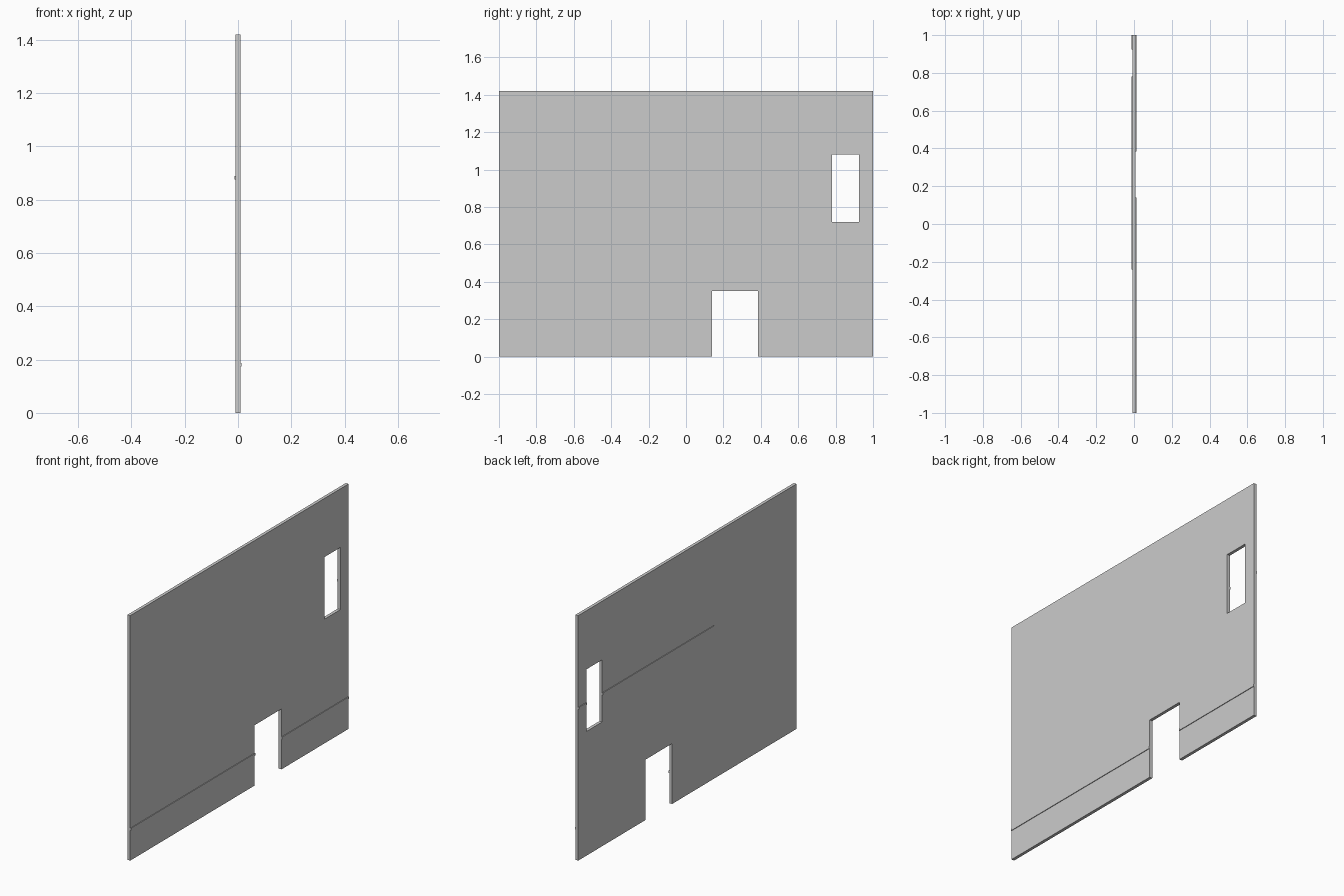
import bpy
import bmesh

cube = bpy.data.objects.get("Cube")
if cube:
    bpy.data.objects.remove(cube, do_unlink=True)

grey = bpy.data.materials.new("plain_grey")
grey.use_nodes = True
colour = (0.6, 0.6, 0.6, 1)
grey.diffuse_color = colour
grey.node_tree.nodes["Principled BSDF"].inputs["Base Color"].default_value = colour

HALF = 0.009    # half the wall thickness
LIP = 0.004     # how far the strips stand out
HEIGHT = 1.42
DOOR = (0.14, 0.385, 0, 0.35)        # y from, y to, z from, z to
WINDOW = (0.78, 0.925, 0.72, 1.08)


def add_object(name, bm):
    bmesh.ops.recalc_face_normals(bm, faces=bm.faces)
    mesh = bpy.data.meshes.new(name)
    bm.to_mesh(mesh)
    bm.free()
    mesh.materials.append(grey)
    obj = bpy.data.objects.new(name, mesh)
    bpy.context.collection.objects.link(obj)


def inside(y, z, opening):
    y0, y1, z0, z1 = opening
    return y0 < y < y1 and z0 < z < z1


def strip(name, side, y0, y1, z0, z1):
    bm = bmesh.new()
    bmesh.ops.create_cube(bm, size=1)
    for v in bm.verts:
        v.co.x = side * (HALF + (LIP if v.co.x > 0 else -LIP))
        v.co.y = y1 if v.co.y > 0 else y0
        v.co.z = z1 if v.co.z > 0 else z0
    add_object(name, bm)


# Wall: cells around the door and window, extruded to thickness
ys = [-1, DOOR[0], DOOR[1], WINDOW[0], WINDOW[1], 1]
zs = [0, DOOR[3], WINDOW[2], WINDOW[3], HEIGHT]
bm = bmesh.new()
for y0, y1 in zip(ys, ys[1:]):
    for z0, z1 in zip(zs, zs[1:]):
        y, z = (y0 + y1) / 2, (z0 + z1) / 2
        if not (inside(y, z, DOOR) or inside(y, z, WINDOW)):
            corners = [(y0, z0), (y1, z0), (y1, z1), (y0, z1)]
            bm.faces.new([bm.verts.new((-HALF, a, b)) for a, b in corners])
bmesh.ops.remove_doubles(bm, verts=bm.verts, dist=0.0001)
solid = bmesh.ops.extrude_face_region(bm, geom=bm.faces[:], use_keep_orig=True)
moved = [v for v in solid["geom"] if isinstance(v, bmesh.types.BMVert)]
bmesh.ops.translate(bm, verts=moved, vec=(2 * HALF, 0, 0))
add_object("wall", bm)

# Low strip on the left face, broken by the door
strip("low_strip_front", 1, -1, DOOR[0], 0.175, 0.188)
strip("low_strip_back", 1, DOOR[1], 1, 0.175, 0.188)

# Middle strip on the right face, broken by the window
strip("middle_strip_front", -1, -0.24, WINDOW[0], 0.876, 0.889)
strip("middle_strip_back", -1, WINDOW[1], 1, 0.876, 0.889)
